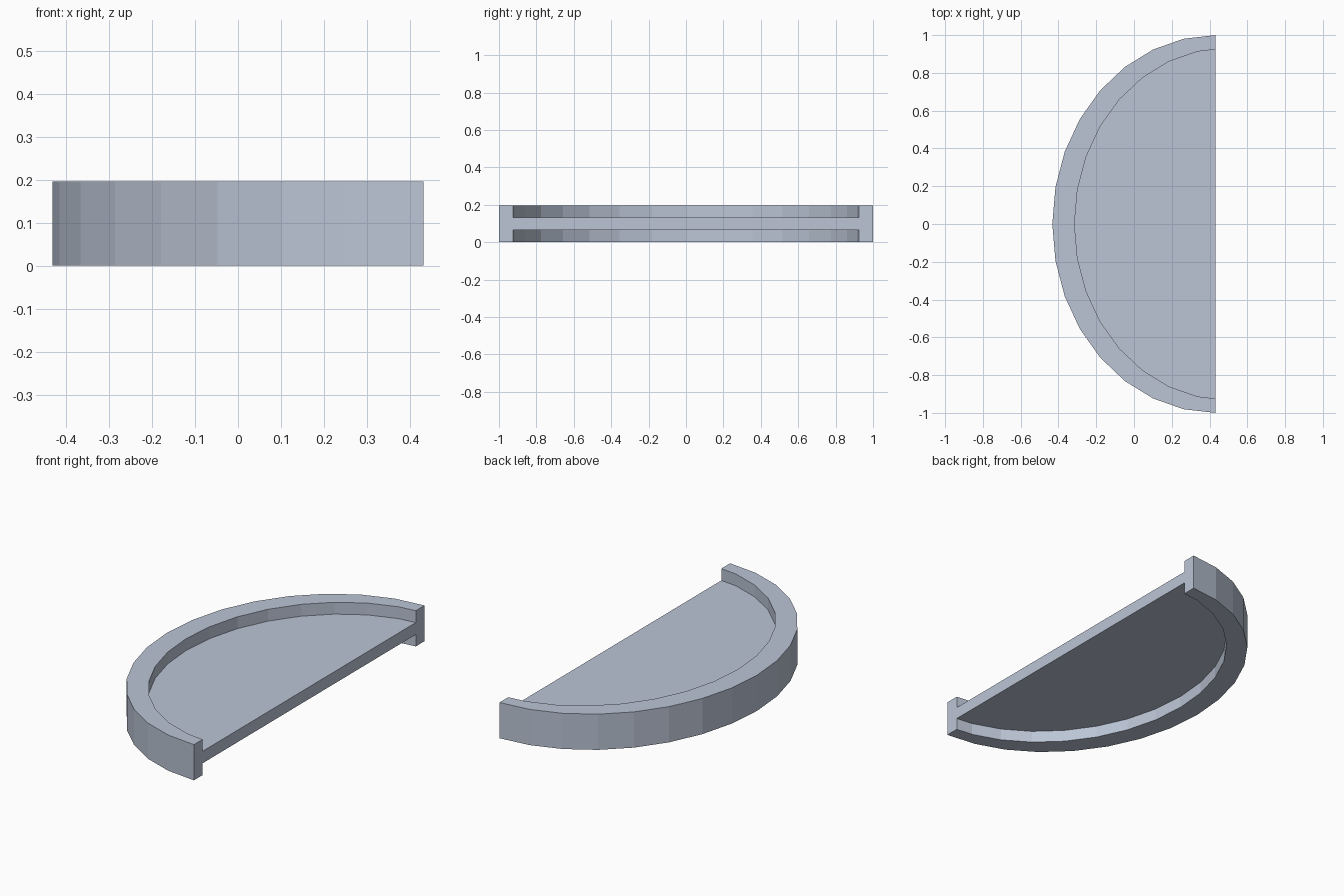
import bpy
import bmesh
from math import sin, cos, pi

cube = bpy.data.objects.get("Cube")
if cube:
    bpy.data.objects.remove(cube, do_unlink=True)

SEGMENTS = 16
CUT_X = 0.4325                 # plane of the straight open side
HEIGHT = 0.196
WEB_LOW, WEB_HIGH = 0.065, 0.131

# One matt blue-grey for the whole part
grey = bpy.data.materials.new("blue grey")
grey.use_nodes = True
colour = (0.50, 0.56, 0.67, 1)
grey.diffuse_color = colour
grey.node_tree.nodes["Principled BSDF"].inputs["Base Color"].default_value = colour


def half_ellipse(centre_x, radius_x, radius_y):
    """Points of a half ellipse bulging to -x, ending on the cut plane."""
    pts = []
    for i in range(SEGMENTS + 1):
        a = pi * i / SEGMENTS - pi / 2
        pts.append((centre_x - radius_x * cos(a), radius_y * sin(a)))
    # Clip the end points back along their segments
    for end, near in ((0, 1), (-1, -2)):
        (x0, y0), (x1, y1) = pts[near], pts[end]
        t = (CUT_X - x0) / (x1 - x0)
        pts[end] = (CUT_X, y0 + t * (y1 - y0))
    return pts


outer = half_ellipse(CUT_X, 0.865, 1.0)
inner = half_ellipse(0.494, 0.809, 0.931)

bm = bmesh.new()

# Cross-section of the rim at every step round the half ellipse
sections = []
for o, n in zip(outer, inner):
    profile = [(o, 0), (o, HEIGHT), (n, HEIGHT),
               (n, WEB_HIGH), (n, WEB_LOW), (n, 0)]
    sections.append([bm.verts.new((p[0], p[1], z)) for p, z in profile])

# Rim walls; the strip between the web faces stays open
for a, b in zip(sections, sections[1:]):
    for j in range(6):
        if j != 3:
            k = (j + 1) % 6
            bm.faces.new((a[j], a[k], b[k], b[j]))

# Web: upper face, lower face and its straight edge
first, last = sections[0], sections[-1]
bm.faces.new([s[3] for s in sections])
bm.faces.new([s[4] for s in sections])
bm.faces.new((first[3], first[4], last[4], last[3]))

# Square ends of the rim
bm.faces.new(first)
bm.faces.new(last)

bmesh.ops.recalc_face_normals(bm, faces=bm.faces)
mesh = bpy.data.meshes.new("half_oval_channel")
bm.to_mesh(mesh)
bm.free()
mesh.materials.append(grey)
channel = bpy.data.objects.new("half_oval_channel", mesh)
bpy.context.collection.objects.link(channel)
